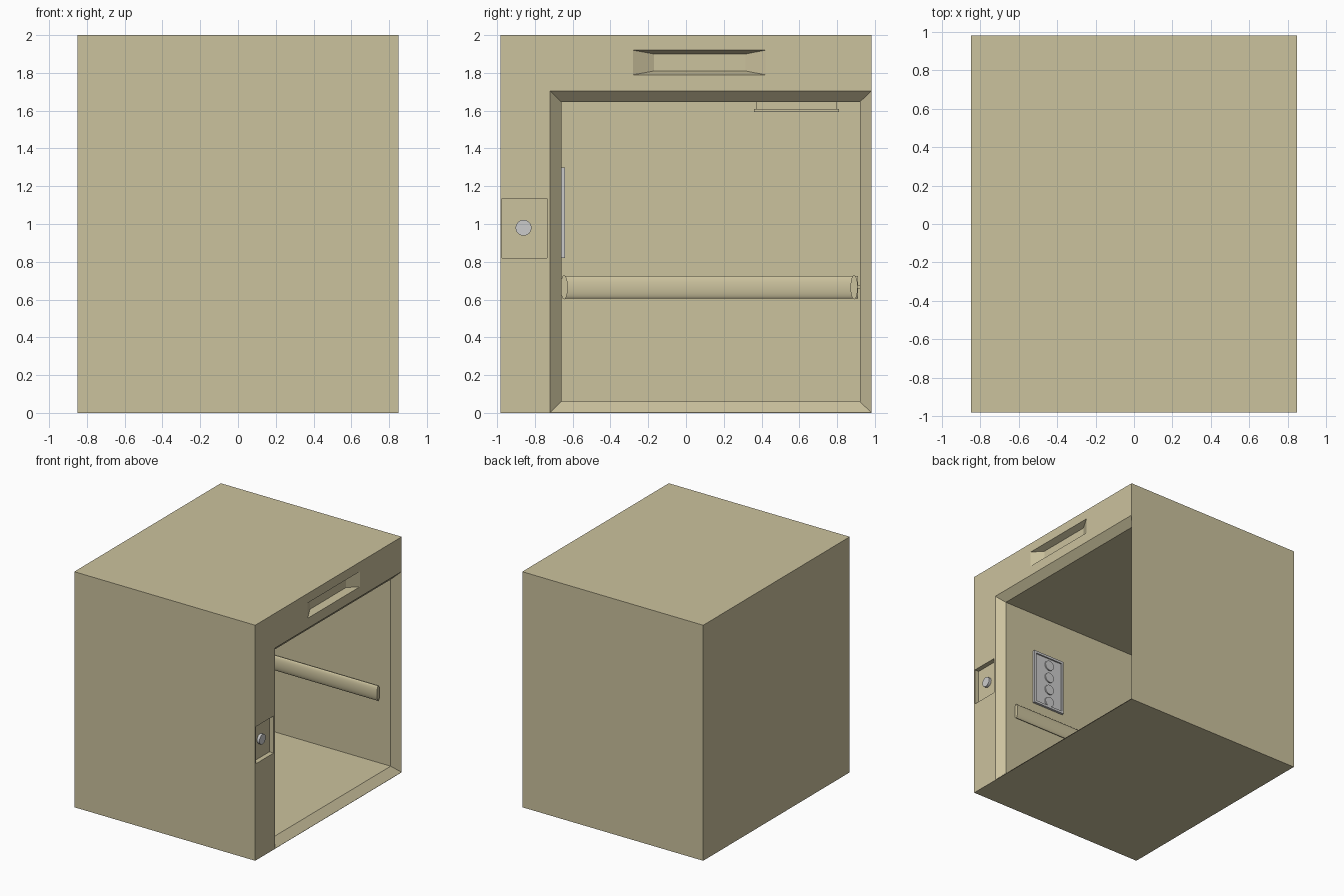
import bpy, bmesh, math

if "Cube" in bpy.data.objects:
    bpy.data.objects.remove(bpy.data.objects["Cube"])

beige = bpy.data.materials.new("beige_paint")
beige.diffuse_color = (0.60, 0.54, 0.34, 1)
beige.use_nodes = True
beige.node_tree.nodes["Principled BSDF"].inputs["Base Color"].default_value = beige.diffuse_color


def finish(name, bm, mat=None):
    bmesh.ops.recalc_face_normals(bm, faces=bm.faces)
    me = bpy.data.meshes.new(name)
    bm.to_mesh(me)
    bm.free()
    ob = bpy.data.objects.new(name, me)
    bpy.context.collection.objects.link(ob)
    if mat:
        me.materials.append(mat)
    return ob


def loft(name, sections, mat=None):
    """Rectangles (x, y0, y1, z0, z1) joined along x, capped at both ends."""
    bm = bmesh.new()
    rings = [[bm.verts.new((x, y, z)) for y, z in ((a, c), (b, c), (b, d), (a, d))]
             for x, a, b, c, d in sections]
    for r, s in zip(rings, rings[1:]):
        for i in range(4):
            j = (i + 1) % 4
            bm.faces.new((r[i], r[j], s[j], s[i]))
    bm.faces.new(rings[0])
    bm.faces.new(rings[-1])
    return finish(name, bm, mat)


def box(name, x0, x1, y0, y1, z0, z1, mat=None):
    return loft(name, [(x0, y0, y1, z0, z1), (x1, y0, y1, z0, z1)], mat)


def smooth(ob):
    bpy.ops.object.select_all(action='DESELECT')
    ob.select_set(True)
    bpy.context.view_layer.objects.active = ob
    bpy.ops.object.shade_smooth_by_angle(angle=math.radians(35))


def cylinder(name, loc, rot, r, depth, mat=None, scale=(1, 1, 1)):
    bpy.ops.mesh.primitive_cylinder_add(vertices=32, radius=r, depth=depth,
                                        location=loc, rotation=rot)
    ob = bpy.context.object
    ob.name = name
    ob.scale = scale
    if mat:
        ob.data.materials.append(mat)
    smooth(ob)
    return ob


def cut(ob, cutter):
    m = ob.modifiers.new("cut", 'BOOLEAN')
    m.operation, m.solver, m.object = 'DIFFERENCE', 'EXACT', cutter
    bpy.context.view_layer.objects.active = ob
    bpy.ops.object.modifier_apply(modifier=m.name)
    bpy.data.objects.remove(cutter)


X, Y = 0.85, 0.983
H = math.pi / 2

# Cabin shell: block hollowed through a bevelled doorway
cabin = box("cabin_shell", -X, X, -Y, Y, 0, 2, beige)
cut(cabin, loft("doorway_cutter", [(-0.79, -0.66, 0.92, 0.06, 1.645),
                                   (X - 0.06, -0.66, 0.92, 0.06, 1.645),
                                   (X, -0.72, Y - 0.002, 0.002, 1.705),
                                   (X + 0.1, -0.72, Y - 0.002, 0.002, 1.705)]))

# Tapered display recess above the door
cut(cabin, loft("display_cutter", [(X - 0.055, -0.17, 0.315, 1.81, 1.90),
                                   (X, -0.28, 0.42, 1.79, 1.92),
                                   (X + 0.1, -0.28, 0.42, 1.79, 1.92)]))

# Call button recess and its button beside the door
cut(cabin, box("call_cutter", X - 0.04, X + 0.1, -0.975, -0.735, 0.82, 1.135))
cylinder("call_button", (X - 0.032, -0.86, 0.98), (0, H, 0), 0.042, 0.03)

# Control panel with sunken face and a column of buttons
panel = box("control_panel", 0.2, 0.505, -0.665, -0.64, 0.82, 1.30)
cut(panel, box("panel_cutter", 0.22, 0.485, -0.652, -0.6, 0.84, 1.28))
for i in range(4):
    cylinder(f"floor_button_{i + 1}", (0.345, -0.65, 0.88 + 0.112 * i),
             (H, 0, 0), 0.043, 0.018)

# Flattened handrails on three walls, with wall brackets
Z, R = 0.665, 0.064
flat = (1, 0.3, 1)
for side, y in (("left", -0.645), ("right", 0.89)):
    rail = cylinder(f"handrail_{side}", (-0.03, y, Z), (0, H, 0), R, 1.45, beige, flat)
cylinder("handrail_back", (-0.755, 0.13, Z), (H, 0, 0), 0.06, 1.56, beige, (0.3, 1, 1))
for x in (-0.5, 0.0, 0.5):
    box("rail_bracket_right", x - 0.02, x + 0.02, 0.9, 0.925, Z - 0.006, Z + 0.012, beige)

# Ceiling hatch with a thin flange
box("hatch_box", -0.6, -0.16, 0.37, 0.80, 1.605, 1.65, beige)
box("hatch_flange", -0.61, -0.15, 0.36, 0.81, 1.593, 1.608, beige)
